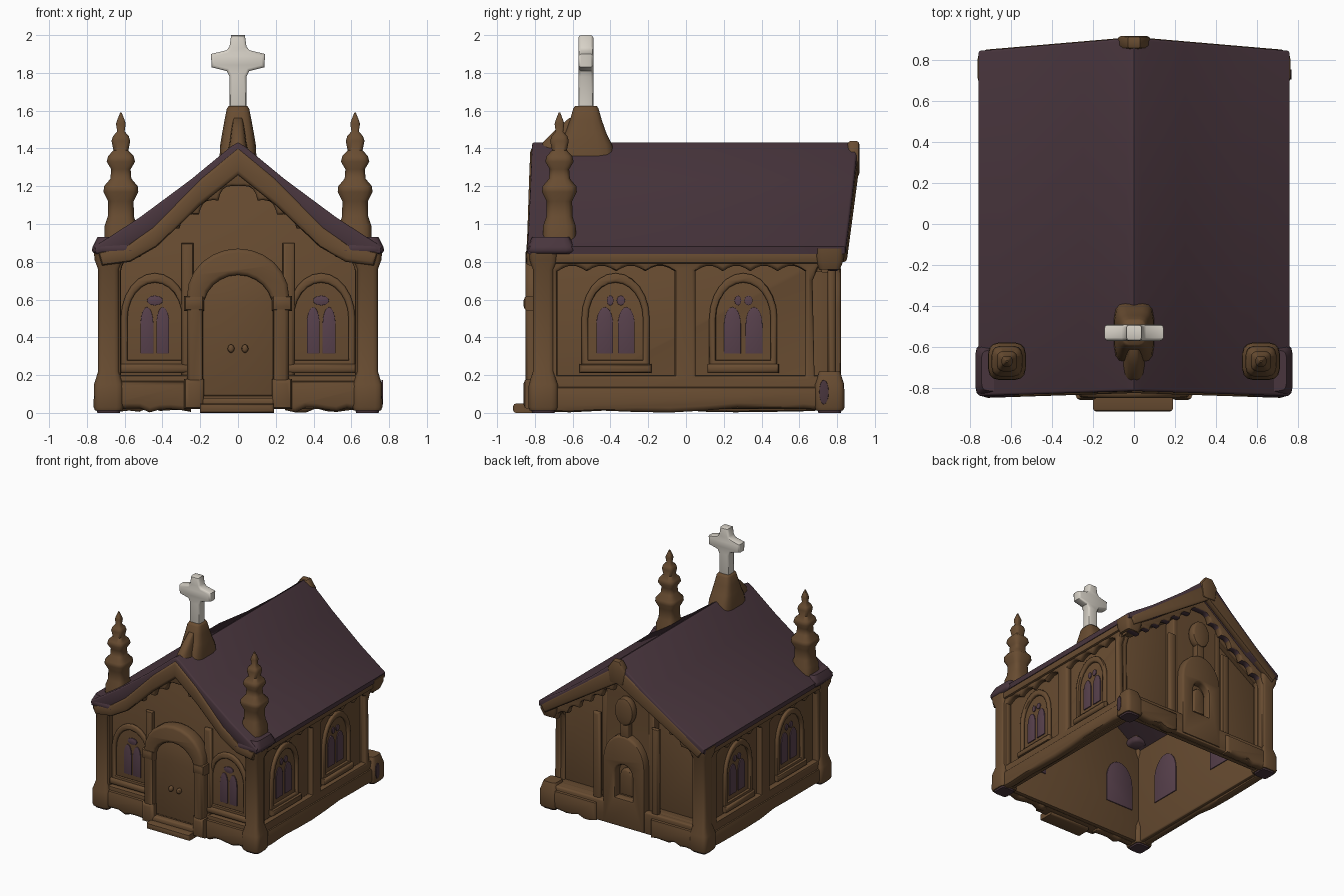
import bpy, bmesh, random
from math import sin, cos, pi, radians, hypot, copysign
from mathutils import Matrix

random.seed(4)
if "Cube" in bpy.data.objects:
    bpy.data.objects.remove(bpy.data.objects["Cube"])


def material(name, rgb):
    m = bpy.data.materials.new(name)
    m.use_nodes = True
    m.diffuse_color = (*rgb, 1)
    bsdf = next(n for n in m.node_tree.nodes if n.type == "BSDF_PRINCIPLED")
    bsdf.inputs["Base Color"].default_value = (*rgb, 1)
    return m


BROWN = material("brown stone", (0.14, 0.073, 0.031))
PURPLE = material("purple slate", (0.066, 0.036, 0.047))
GLASS = material("purple glass", (0.1, 0.054, 0.075))
WHITE = material("pale stone", (0.68, 0.64, 0.57))


def finish(name, mesh, mat, angle=45):
    bm = bmesh.new()
    bm.from_mesh(mesh)
    bmesh.ops.remove_doubles(bm, verts=bm.verts, dist=0.0005)
    bmesh.ops.recalc_face_normals(bm, faces=bm.faces)
    for f in bm.faces:
        f.smooth = True
    bm.to_mesh(mesh)
    bm.free()
    mesh.set_sharp_from_angle(angle=radians(angle))
    mesh.materials.clear()
    mesh.materials.append(mat)
    ob = bpy.data.objects.new(name, mesh)
    bpy.context.scene.collection.objects.link(ob)
    return ob


def plate(name, loops, d0, d1, turn=0, mat=BROWN, bevel=0.01):
    """Outline with holes, standing upright between two distances from the centre."""
    cu = bpy.data.curves.new(name, "CURVE")
    cu.dimensions, cu.fill_mode = "2D", "BOTH"
    bevel = min(bevel, (d1 - d0) * 0.4)
    cu.extrude = (d1 - d0) / 2 - bevel
    cu.bevel_depth, cu.bevel_resolution, cu.offset = bevel, 1, -bevel
    for loop in loops:
        s = cu.splines.new("POLY")
        s.points.add(len(loop) - 1)
        for p, (u, z) in zip(s.points, loop):
            p.co = (u, z, 0, 1)
        s.use_cyclic_u = True
    tmp = bpy.data.objects.new(name, cu)
    mesh = bpy.data.meshes.new_from_object(tmp)
    bpy.data.objects.remove(tmp)
    bpy.data.curves.remove(cu)
    mesh.transform(Matrix.Rotation(radians(turn), 4, "Z") @ Matrix.Translation((0, -(d0 + d1) / 2, 0))
                   @ Matrix.Rotation(pi / 2, 4, "X"))
    return finish(name, mesh, mat)


def loft(name, rings, at=(0, 0), power=0.4, mat=BROWN, n=16):
    """Stacked rounded-square rings given as (z, rx, ry, y offset)."""
    bm = bmesh.new()
    soft = lambda v: copysign(abs(v) ** power, v)
    rows = []
    for z, rx, ry, dy in rings:
        angles = [2 * pi * (i + 0.5) / n for i in range(n)]
        rows.append([bm.verts.new((at[0] + rx * soft(cos(a)), at[1] + dy + ry * soft(sin(a)), z))
                     for a in angles])
    for a, b in zip(rows, rows[1:]):
        for i in range(n):
            bm.faces.new((a[i], a[(i + 1) % n], b[(i + 1) % n], b[i]))
    bm.faces.new(rows[0])
    bm.faces.new(rows[-1])
    mesh = bpy.data.meshes.new(name)
    bm.to_mesh(mesh)
    bm.free()
    return finish(name, mesh, mat, 55)


def rect(u0, u1, z0, z1):
    return [(u0, z0), (u1, z0), (u1, z1), (u0, z1)]


def arch(c, w, z0, zs, top, n=12):
    return [(c - w, z0), (c + w, z0)] + [
        (c + w * cos(pi * i / n), zs + (top - zs) * sin(pi * i / n)) for i in range(n + 1)]


def oval(c, z, ru, rz, n=16):
    return [(c + ru * cos(2 * pi * i / n), z + rz * sin(2 * pi * i / n)) for i in range(n)]


def scallop(p, q, count, amp):
    """Row of small arches from p to q, bulging to the right of the direction."""
    du, dz = q[0] - p[0], q[1] - p[1]
    size, out = hypot(du, dz), []
    for i in range(count * 5 + 1):
        t, h = i / (count * 5), amp * abs(sin(pi * i / 5))
        out.append((p[0] + du * t + dz / size * h, p[1] + dz * t - du / size * h))
    return out


def chevron(outer, inner):
    span = lambda half: [(-x, z) for x, z in reversed(half[1:])] + half
    return span(outer) + span(inner)[::-1]


def slant(ob, front, back):
    for v in ob.data.vertices:
        v.co.y += (back if v.co.y > 0 else front) * (1 - abs(v.co.x) / 0.76)


def rough(u0, u1, top):
    """Plinth outline with an uneven lower edge."""
    return [(u0 + (u1 - u0) * i / 9, random.uniform(0, 0.03)) for i in range(10)] + [(u1, top), (u0, top)]


def window(label, c, d, turn, gap, w, eyes):
    plate(label + "_window_frame", [arch(c, 0.18, 0.23, 0.5, 0.74), arch(c, 0.145, 0.28, 0.5, 0.69)],
          d - 0.06, d - 0.03, turn, bevel=0.012)
    plate(label + "_window_sill", [rect(c - 0.19, c + 0.19, 0.21, 0.26)], d - 0.06, d - 0.01, turn, bevel=0.018)
    for s in (-1, 1):
        plate(label + "_window_glass", [arch(c + s * gap, w, 0.315, 0.47, 0.56)],
              d - 0.056, d - 0.047, turn, GLASS, 0.001)
    for off, ru in eyes:
        plate(label + "_window_eye", [oval(c + off, 0.595, ru, 0.026)], d - 0.056, d - 0.047, turn, GLASS, 0.001)
    plate(label + "_inner_window", [arch(c, 0.13, 0.28, 0.48, 0.66)], d - 0.103, d - 0.094, turn, GLASS, 0.002)


# Side walls: recessed bays with paired lancets; the left wall stops short of the open back corner
d = 0.73
for label, turn, s in (("left", 90, 1), ("right", -90, -1)):
    notch = [(0.79, 0.2), (0.68, 0.2), (0.67, 0.7), (0.7, 0.77), (0.79, 0.78)] if s > 0 else []
    outline = [(-0.78, 0.02), (0.79, 0.02)] + notch + [(0.79, 0.86), (-0.78, 0.86)]
    bays = [[(a, 0.2), (b, 0.2)] + scallop((b, 0.75), (a, 0.75), 4, 0.03)
            for a, b in sorted([(s * -0.37 - 0.31, s * -0.37 + 0.31), (s * 0.34 - 0.29, s * 0.34 + 0.29)])]
    plate(label + "_wall", [outline], d - 0.095, d - 0.055, turn)
    plate(label + "_bay_frame", [outline] + bays, d - 0.06, d, turn, bevel=0.02)
    plate(label + "_plinth", [rough(-0.79, 0.8, 0.14)], d - 0.06, d + 0.015, turn, bevel=0.025)
    plate(label + "_cornice", [rect(-0.8, 0.81, 0.79, 0.86)], d - 0.05, d + 0.018, turn, bevel=0.02)
    for c in (-0.373, 0.303):
        window(label, s * c, d, turn, 0.057, 0.044, [(-0.028, 0.018), (0.028, 0.022)])

# Front and back gable walls with scalloped recesses; the back is cut open at its left corner
gable = [(-0.72, 0.02), (0.72, 0.02), (0.72, 0.85), (0, 1.36), (-0.72, 0.85)]
recess = [(-0.62, 0.2), (0.62, 0.2)] + scallop((0.62, 0.75), (0, 1.2), 6, 0.035) \
    + scallop((0, 1.2), (-0.62, 0.75), 6, 0.035)[1:]
for label, turn, d in (("front", 0, 0.80), ("back", 180, 0.81)):
    if label == "front":
        core, frame = [gable], [gable, recess]
    else:
        core = [gable + [(-0.72, 0.74), (-0.2, 1.08), (-0.2, 0.2), (-0.72, 0.2)],
                [(0.2, 0.2), (0.62, 0.2), (0.62, 0.8), (0.2, 1.08)]]
        frame = [gable + [(-0.72, 0.76)] + recess[::-1] + [(-0.72, 0.2)]]
    plate(label + "_wall", core, d - 0.095, d - 0.055, turn)
    gable_frame = plate(label + "_gable_frame", frame, d - 0.06, d, turn, bevel=0.015)
    for s in (-1, 1):
        a, b = sorted((s * 0.25, s * 0.74))
        plate(label + "_plinth", [rough(a, b, 0.17)], d - 0.06, d + 0.02, turn, bevel=0.025)
        a, b = sorted((s * 0.235, s * 0.30))
        plate(label + "_pilaster", [rect(a, b, 0.1, 0.9)], d - 0.06, d - 0.015, turn, bevel=0.018)
# Purple undersides on the back scallops
gable_frame.data.materials.append(PURPLE)
for f in gable_frame.data.polygons:
    f.material_index = int(f.normal.z < -0.6 and f.center.z > 0.7)

for c in (-0.44, 0.44):
    window("front", c, 0.80, 0, 0.042, 0.034, [(0, 0.042)])

# Portal with door, capitals and step
plate("portal_arch", [arch(0, 0.27, 0.02, 0.62, 0.87), arch(0, 0.185, 0.08, 0.55, 0.73)], 0.74, 0.85, bevel=0.022)
plate("door", [arch(0, 0.19, 0.09, 0.55, 0.735)], 0.74, 0.81)
plate("portal_step", [rect(-0.2, 0.19, 0.0, 0.05)], 0.78, 0.915, bevel=0.015)
for s in (-1, 1):
    plate("door_knob", [oval(s * 0.037, 0.34, 0.018, 0.022)], 0.80, 0.84, bevel=0.014)
    a, b = sorted((s * 0.18, s * 0.285))
    plate("portal_capital", [rect(a, b, 0.54, 0.62)], 0.75, 0.86, bevel=0.025)
    plate("portal_foot", [rect(a, b, 0.02, 0.18)], 0.75, 0.86, bevel=0.025)

# Back slab, niche and medallion, and the deep bays beside them
plate("back_slab", [arch(0, 0.19, 0.03, 0.55, 0.78), arch(0, 0.08, 0.26, 0.45, 0.54)], 0.72, 0.82, 180, bevel=0.018)
plate("back_niche", [arch(0, 0.055, 0.28, 0.43, 0.5)], 0.72, 0.79, 180, bevel=0.015)
plate("back_medallion_stem", [rect(-0.035, 0.035, 0.74, 0.9)], 0.75, 0.81, 180)
plate("back_medallion", [oval(0, 0.98, 0.085, 0.115)], 0.75, 0.82, 180, bevel=0.02)
for s, depth in ((-1, 0.665), (1, 0.69)):
    mirror = lambda pts: [(s * u, z) for u, z in pts]
    plate("back_bay_wall", [mirror([(0.18, 0.15), (0.69, 0.15), (0.69, 0.81), (0.18, 1.14)])],
          depth - 0.035, depth, 180)
    plate("back_bay_ledge", [mirror(rect(0.2, 0.7, 0.15, 0.2))], depth - 0.02, 0.79, 180)
    plate("back_bay_head", [mirror([(0.2, 1.08), (0.71, 0.745), (0.71, 0.79), (0.2, 1.13)])],
          depth - 0.02, 0.755, 180)
    plate("back_bay_cheek", [mirror(rect(0.19, 0.235, 0.15, 1.08))], depth - 0.02, 0.76, 180)
plate("corner_patch", [oval(0.73, 0.11, 0.025, 0.065)], 0.76, 0.768, 90, PURPLE, 0.002)

# Corner piers: the left back one survives only as a foot and a head
foot = [(0.012, 0.072), (0.03, 0.08), (0.15, 0.078), (0.22, 0.056)]
head = [(0.76, 0.056), (0.81, 0.075), (0.87, 0.08)]
for x in (-0.685, 0.685):
    for y in (-0.755, 0.76):
        for part in ([foot, head] if x > 0 and y > 0 else [foot + head]):
            loft("corner_pier", [(z, r, r, 0) for z, r in part], (x, y))
        loft("pier_underside", [(0, 0.06, 0.06, 0), (0.02, 0.066, 0.066, 0)], (x, y), mat=PURPLE)

# Roof, ceiling and bargeboards
slope = [(0, 1.432), (0.035, 1.412), (0.25, 1.235), (0.52, 1.035), (0.76, 0.88)]
roof = plate("roof", [chevron(slope, [(0, 1.31), (0.45, 0.96), (0.6, 0.865), (0.755, 0.84)])],
             -0.845, 0.84, mat=PURPLE, bevel=0.012)
slant(roof, 0.025, 0.065)
plate("ceiling", [chevron([(0, 1.3), (0.7, 0.82)], [(0, 1.27), (0.68, 0.8)])], -0.76, 0.75, mat=PURPLE)
barge = plate("front_bargeboard", [chevron([(0, 1.405), (0.2, 1.24), (0.45, 0.985), (0.6, 0.88), (0.74, 0.85)],
              [(0, 1.26), (0.2, 1.1), (0.43, 0.88), (0.57, 0.80), (0.72, 0.78)])], 0.79, 0.85, bevel=0.02)
slant(barge, 0.025, 0)
barge = plate("back_bargeboard", [chevron([(0, 1.4), (0.74, 0.86)], [(0, 1.25), (0.7, 0.80)])],
              0.79, 0.848, 180, bevel=0.015)
slant(barge, 0, 0.065)
plate("ridge_end", [[(-0.08, 1.37), (-0.06, 1.25), (0.06, 1.25), (0.08, 1.37), (0.03, 1.44), (-0.03, 1.44)]],
      0.855, 0.918, 180, bevel=0.018)

# Corner pads and pinnacles
spire = ((0.89, 0.09), (0.99, 0.087), (1.04, 0.07), (1.12, 0.068), (1.17, 0.093), (1.2, 0.09), (1.24, 0.056),
         (1.29, 0.052), (1.33, 0.076), (1.36, 0.068), (1.39, 0.04), (1.44, 0.05), (1.465, 0.042), (1.49, 0.02),
         (1.53, 0.026), (1.55, 0.02), (1.59, 0.004))
for s in (-1, 1):
    loft("roof_corner_pad", [(0.84, 0.115, 0.115, 0), (0.86, 0.13, 0.13, 0), (0.88, 0.125, 0.125, 0),
         (0.93, 0.1, 0.1, 0)], (s * 0.645, -0.715), 0.3, PURPLE)
    loft("pinnacle", [(z, r, r, 0) for z, r in spire], (s * 0.62, -0.67), 0.55)

# Cross on its pedestal, with a spur running down to the gable
loft("cross_pedestal", [(1.33, 0.1, 0.16, 0), (1.42, 0.095, 0.14, 0), (1.48, 0.085, 0.11, 0),
     (1.55, 0.072, 0.085, 0), (1.61, 0.06, 0.068, 0), (1.625, 0.05, 0.058, 0)], (0, -0.53), 0.5)
loft("pedestal_spur", [(1.36, 0.06, 0.13, 0), (1.43, 0.045, 0.11, 0.01), (1.5, 0.035, 0.07, 0.04),
     (1.56, 0.025, 0.03, 0.07)], (0, -0.66), 0.7)
half = [(0.045, 1.6), (0.045, 1.78), (0.06, 1.81), (0.14, 1.83), (0.143, 1.9), (0.06, 1.92), (0.045, 1.94), (0.036, 2)]
plate("cross", [half + [(-x, z) for x, z in reversed(half)]], 0.49, 0.57, mat=WHITE, bevel=0.015)
